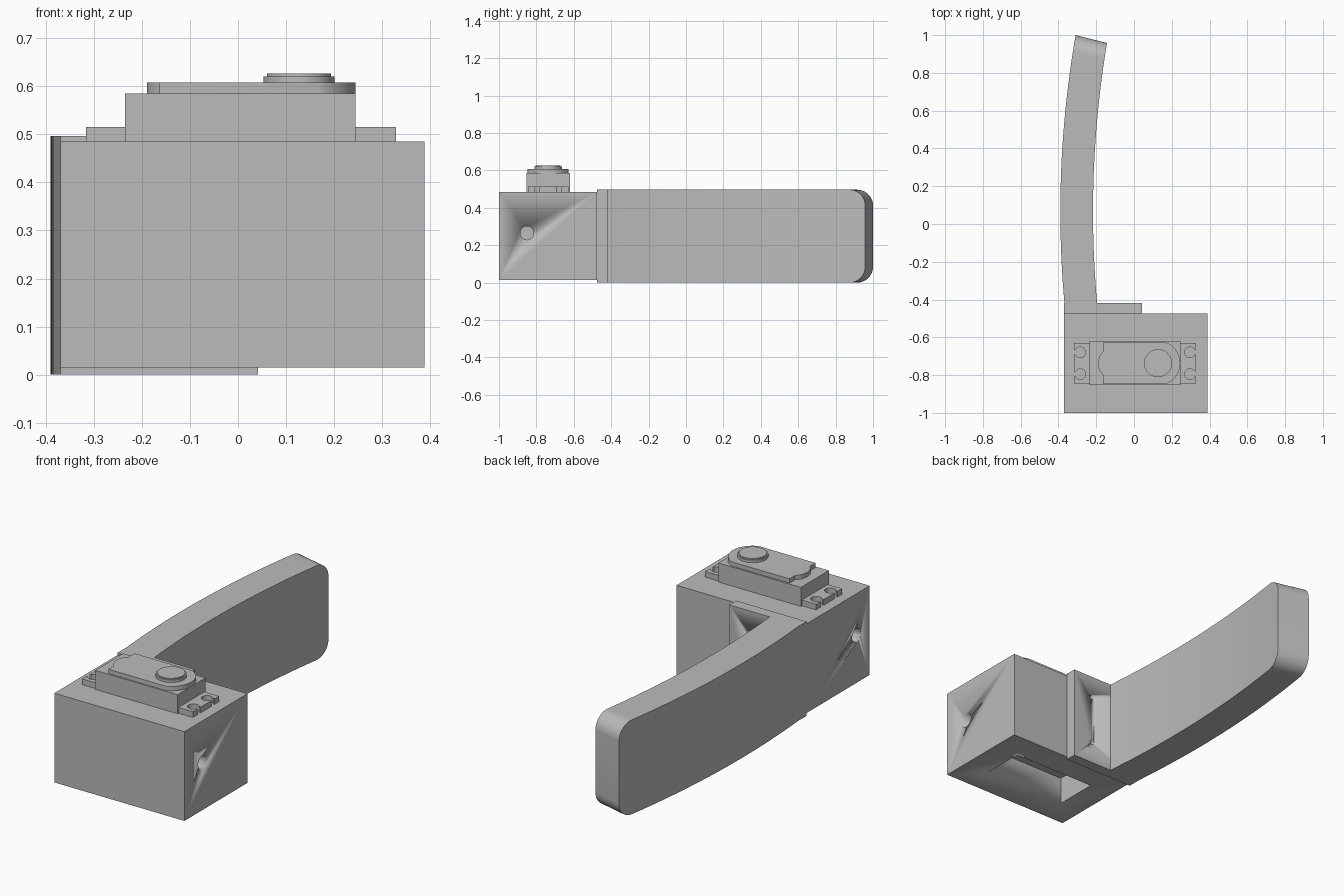
import bpy, bmesh
from math import sin, cos, pi, sqrt, radians

old = bpy.data.objects.get("Cube")
if old:
    bpy.data.objects.remove(old, do_unlink=True)

GREY = (0.5, 0.5, 0.5, 1)
grey = bpy.data.materials.new("plain grey")
grey.use_nodes = True
grey.diffuse_color = GREY
grey.node_tree.nodes["Principled BSDF"].inputs["Base Color"].default_value = GREY


def finish(name, bm):
    bmesh.ops.recalc_face_normals(bm, faces=bm.faces)
    mesh = bpy.data.meshes.new(name)
    bm.to_mesh(mesh)
    bm.free()
    mesh.materials.append(grey)
    mesh.shade_smooth()
    mesh.set_sharp_from_angle(angle=radians(30))
    ob = bpy.data.objects.new(name, mesh)
    bpy.context.collection.objects.link(ob)
    return ob


def prism(name, outline, low, high, axis="z"):
    """Extrude a 2D outline along z, x or y."""
    place = {"z": lambda a, b, c: (a, b, c),
             "x": lambda a, b, c: (c, a, b),
             "y": lambda a, b, c: (a, c, b)}[axis]
    bm = bmesh.new()
    rings = [[bm.verts.new(place(a, b, c)) for a, b in outline] for c in (low, high)]
    bm.faces.new(rings[0])
    bm.faces.new(rings[1])
    n = len(outline)
    for i in range(n):
        j = (i + 1) % n
        bm.faces.new((rings[0][i], rings[0][j], rings[1][j], rings[1][i]))
    return finish(name, bm)


def box(name, x0, x1, y0, y1, z0, z1):
    return prism(name, [(x0, y0), (x1, y0), (x1, y1), (x0, y1)], z0, z1)


def arc(cx, cy, r, start, end, steps):
    angles = [radians(start + (end - start) * i / steps) for i in range(steps + 1)]
    return [(cx + r * cos(a), cy + r * sin(a)) for a in angles]


def circle(cx, cy, r, steps=40):
    return arc(cx, cy, r, 0, 360, steps)[:-1]


def cut(target, cutters):
    for cutter in cutters:
        mod = target.modifiers.new("cut", "BOOLEAN")
        mod.operation = "DIFFERENCE"
        mod.solver = "EXACT"
        mod.object = cutter
        cutter.hide_render = True
        cutter.hide_set(True)
        cutter.display_type = "WIRE"


# Housing with a pocket underneath and a blind hole in each side
housing = box("housing", -0.37, 0.388, -1, -0.475, 0.015, 0.485)
cut(housing, [
    box("pocket_cutter", -0.235, 0.245, -0.853, -0.62, -0.1, 0.16),
    prism("left_hole_cutter", circle(-0.85, 0.265, 0.036), 0.26, 0.5, "x"),
    prism("right_hole_cutter", circle(-0.89, 0.265, 0.036), -0.5, -0.25, "x"),
])

# Mounting plate with two screw holes
plate = box("mounting_plate", -0.37, 0.042, -0.475, -0.417, 0, 0.497)
cut(plate, [prism("screw_cutter", circle(-0.075, z, 0.013, 20), -0.46, -0.3, "y")
            for z in (0.117, 0.38)])


# Curved arm: a bowed bar whose far end has rounded corners
def bow(x, y):
    return x + (y - 0.065) ** 2 / 10.8


ARM_START, ARM_HEIGHT, ROUND = -0.417, 0.497, 0.085
straight = 1 - ROUND / 1.4
stations = [straight * i / 24 for i in range(24)]
stations += [straight + (1 - straight) * sin(pi / 2 * i / 10) for i in range(11)]
bm = bmesh.new()
sections = []
for t in stations:
    depth = max(0, (t - straight) / (1 - straight)) * ROUND
    inset = ROUND - sqrt(max(0, ROUND ** 2 - depth ** 2))
    yo = ARM_START + t * (1 - ARM_START)
    yi = ARM_START + t * (0.958 - ARM_START)
    xo, xi = bow(-0.39, yo), bow(-0.217, yi)
    corners = ((xo, yo, inset), (xi, yi, inset),
               (xi, yi, ARM_HEIGHT - inset), (xo, yo, ARM_HEIGHT - inset))
    sections.append([bm.verts.new(c) for c in corners])
for a, b in zip(sections, sections[1:]):
    for i in range(4):
        j = (i + 1) % 4
        bm.faces.new((a[i], a[j], b[j], b[i]))
bm.faces.new(sections[0])
bm.faces.new(sections[-1])
finish("curved_arm", bm)

# Motor body rising from the housing
MID_Y = -0.737
box("motor_body", -0.235, 0.245, -0.853, -0.62, 0.48, 0.585)

# Motor mounting ears with keyhole slots, mirrored about the body's middle
ear = [(0.23, MID_Y - 0.108), (0.323, MID_Y - 0.108)]
for y in (MID_Y - 0.058, MID_Y + 0.058):
    ear.append((0.323, y - 0.013))
    ear += arc(0.29, y, 0.028, -28, -332, 20)
    ear.append((0.323, y + 0.013))
ear += [(0.323, MID_Y + 0.108), (0.23, MID_Y + 0.108)]
for name, side in (("left_ear", 1), ("right_ear", -1)):
    prism(name, [(0.006 + side * x, y) for x, y in ear], 0.48, 0.515)

# Motor cap: round at the shaft, with a shallow bulge at the other end
SHAFT_X = 0.127
cap = arc(SHAFT_X, MID_Y, 0.118, -68, 68, 28)
cap += [(-0.163, MID_Y + 0.109), (-0.163, MID_Y + 0.062)]
cap += arc(-0.103, MID_Y, 0.087, 140, 220, 14)
cap += [(-0.163, MID_Y - 0.062), (-0.163, MID_Y - 0.109)]
prism("motor_cap", cap, 0.58, 0.608)

# Output shaft boss
prism("shaft_collar", circle(SHAFT_X, MID_Y, 0.074), 0.6, 0.621)
prism("shaft_top", circle(SHAFT_X, MID_Y, 0.067), 0.615, 0.627)
